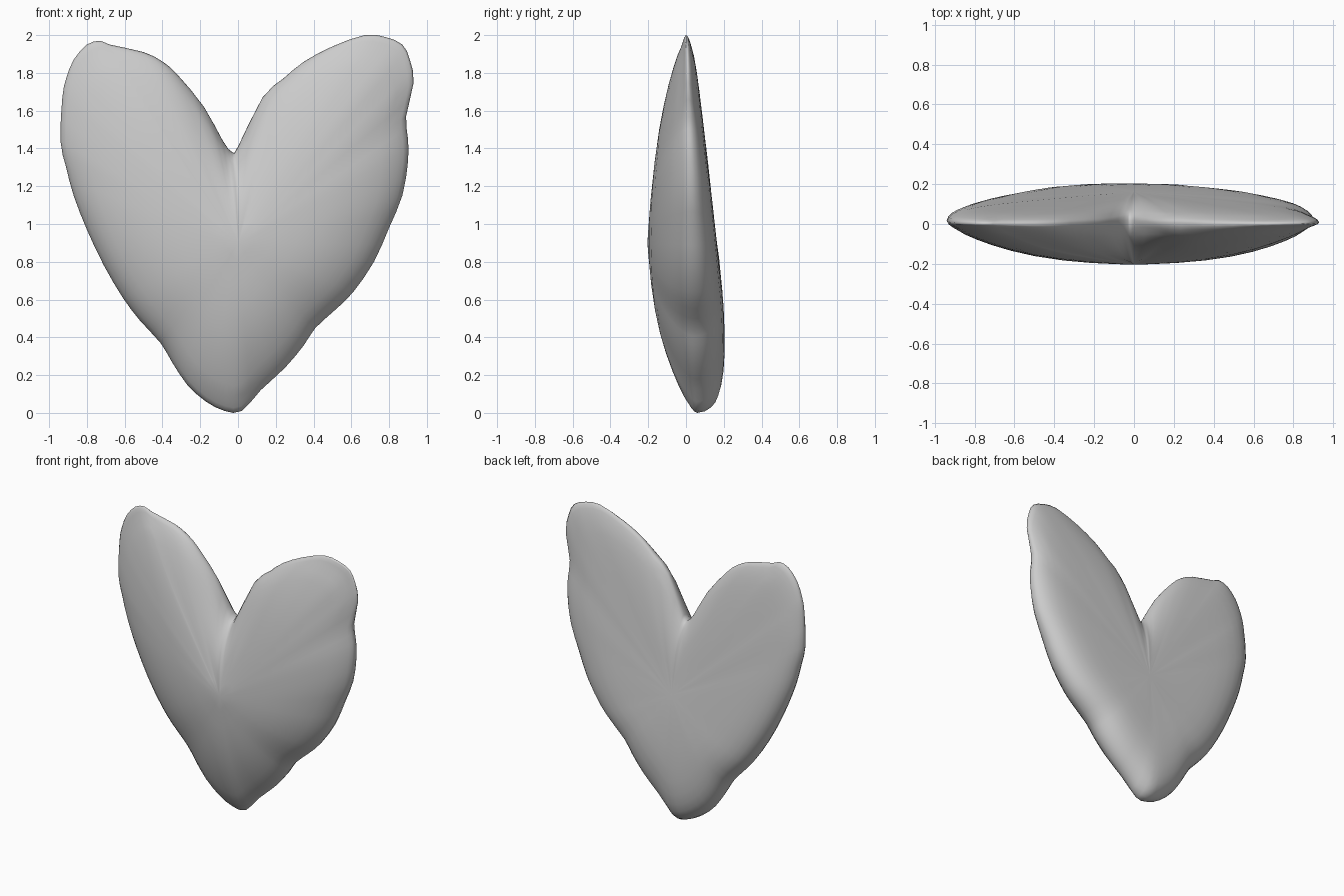
import bpy
import bmesh
from math import sqrt
from mathutils import Vector
from mathutils.geometry import intersect_point_line

cube = bpy.data.objects.get("Cube")
if cube:
    bpy.data.objects.remove(cube, do_unlink=True)

# Hand-shaped heart outline (x, z) in hundredths, clockwise from the cleft
OUTLINE = [(-3, 138), (0, 141), (13, 167), (24, 177), (35, 186), (50, 194), (67, 200),
           (78, 199), (87, 195), (91, 187), (93, 175), (89, 157), (90, 145), (90, 133),
           (87, 115), (80, 98), (72, 80), (61, 64), (52, 55), (41, 45), (35, 36),
           (25, 24), (12, 12), (2, 1), (-7, 1), (-17, 6), (-27, 15), (-35, 27),
           (-41, 37), (-52, 49), (-61, 61), (-71, 78), (-80, 97), (-87, 115),
           (-91, 130), (-94, 144), (-93, 167), (-91, 177), (-87, 187), (-80, 195),
           (-73, 197), (-68, 195), (-50, 191), (-40, 186), (-32, 179), (-18, 162), (-8, 144)]
RINGS = (0.99, 0.97, 0.94, 0.9, 0.84, 0.76, 0.66, 0.54, 0.4, 0.25, 0.1)
CENTRE = Vector((0, 0.9))


def refine(points):
    """Insert a smooth midpoint between neighbouring outline points."""
    n = len(points)
    result = []
    for i, p in enumerate(points):
        before, after, far = points[i - 1], points[(i + 1) % n], points[(i + 2) % n]
        result += [p, (9 * (p + after) - before - far) / 16]
    return result


def edge_distance(p, outline):
    best = 9.0
    for i, b in enumerate(outline):
        a = outline[i - 1]
        near, t = intersect_point_line(p, a, b)
        near = a.lerp(b, min(max(t, 0), 1))
        best = min(best, (p - near).length)
    return best


def rounding(distance, width):
    return sqrt(1 - (1 - min(distance / width, 1)) ** 2)


def rim_y(z):
    return 0.06 - 0.03 * z


def front_y(x, z, d):
    """Domed front, fullest just below the cleft."""
    fall = 0.1 if z > 0.95 else 0.2
    dome = -0.205 + 0.12 * x * x + fall * (z - 0.95) ** 2
    return rim_y(z) + (dome - rim_y(z)) * rounding(d, 0.45)


def back_y(x, z, d):
    """Flat, leaning back with a rounded border."""
    plane = min(0.04 + 0.118 * (1.95 - z), 0.207)
    return rim_y(z) + (plane - rim_y(z)) * rounding(d, 0.22)


outline = refine([Vector((x, z)) / 100 for x, z in OUTLINE])
count = len(outline)
bm = bmesh.new()
rim = [bm.verts.new((p.x, rim_y(p.y), p.y)) for p in outline]

# Both sides are rings shrinking from the shared rim to a centre point
for surface in (front_y, back_y):
    previous, inner = rim, []
    for t in RINGS:
        ring = []
        for p in outline:
            q = CENTRE.lerp(p, t)
            y = surface(q.x, q.y, edge_distance(q, outline))
            ring.append(bm.verts.new((q.x, y, q.y)))
        for i in range(count):
            j = (i + 1) % count
            bm.faces.new((previous[i], previous[j], ring[j], ring[i]))
        inner += ring
        previous = ring
    y = surface(CENTRE.x, CENTRE.y, edge_distance(CENTRE, outline))
    tip = bm.verts.new((CENTRE.x, y, CENTRE.y))
    for i in range(count):
        bm.faces.new((previous[i], previous[(i + 1) % count], tip))
    # Soften ridges in depth only, away from the border
    soft = inner[3 * count:]
    for step in range(6):
        bmesh.ops.smooth_vert(bm, verts=soft, factor=0.5, use_axis_y=True)

bmesh.ops.recalc_face_normals(bm, faces=bm.faces)
mesh = bpy.data.meshes.new("heart")
bm.to_mesh(mesh)
bm.free()
heart = bpy.data.objects.new("heart", mesh)
bpy.context.collection.objects.link(heart)

grey = bpy.data.materials.new("light grey")
grey.use_nodes = True
colour = (0.6, 0.6, 0.6, 1)
grey.diffuse_color = colour
grey.node_tree.nodes["Principled BSDF"].inputs["Base Color"].default_value = colour
mesh.materials.append(grey)

bpy.context.view_layer.objects.active = heart
heart.select_set(True)
bpy.ops.object.shade_smooth()
